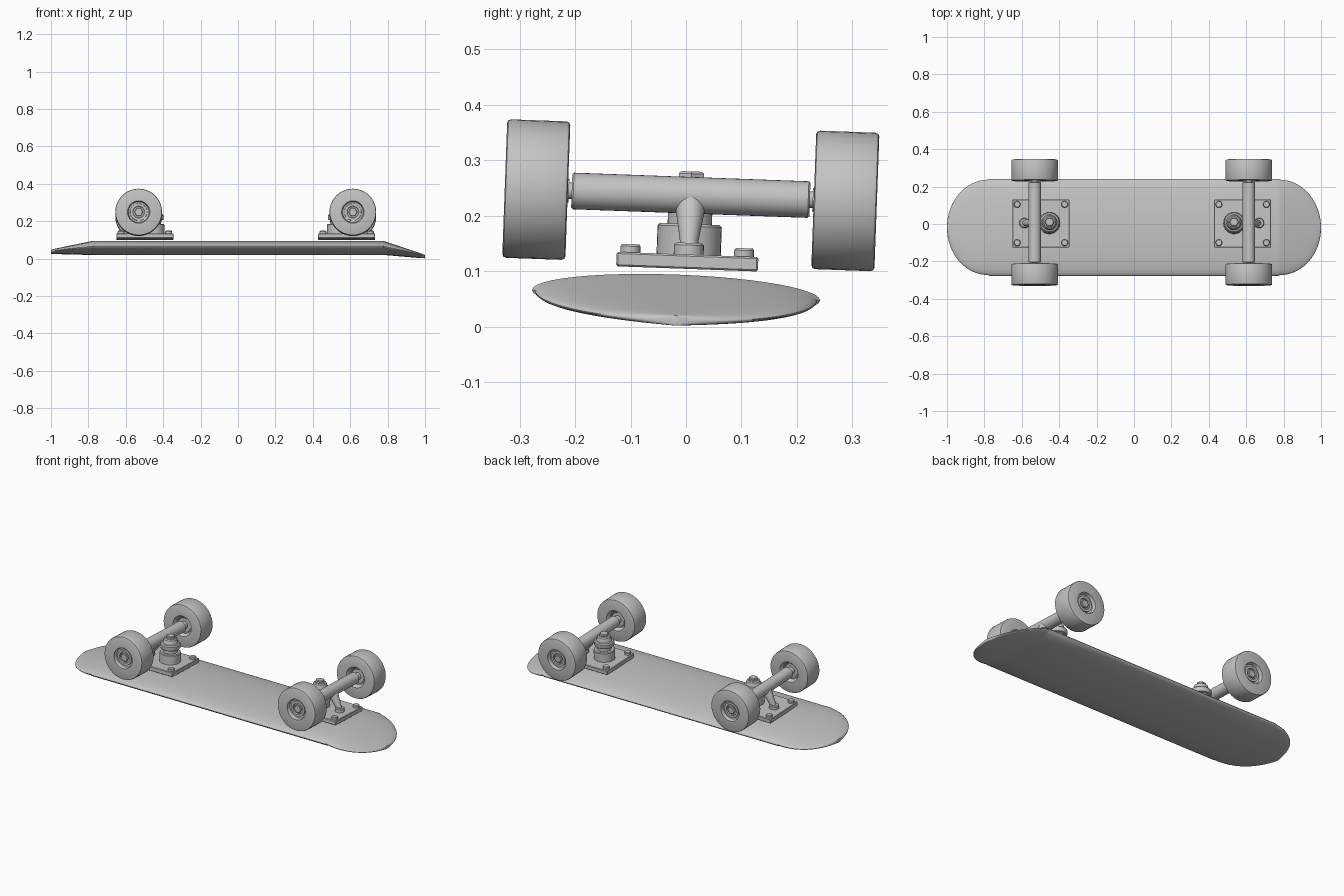
import bpy, bmesh, math
from mathutils import Matrix, Vector

if "Cube" in bpy.data.objects:
    bpy.data.objects.remove(bpy.data.objects["Cube"])

grey = bpy.data.materials.new("plain_grey")
grey.diffuse_color = (0.55, 0.55, 0.55, 1)
grey.use_nodes = True
grey.node_tree.nodes["Principled BSDF"].inputs["Base Color"].default_value = grey.diffuse_color

# The whole board leans slightly about its long axis
TILT = Matrix.Rotation(math.radians(-2.1), 4, 'X')


def finish(name, bm, place=Matrix()):
    bmesh.ops.recalc_face_normals(bm, faces=bm.faces)
    bm.transform(TILT @ place)
    mesh = bpy.data.meshes.new(name)
    bm.to_mesh(mesh)
    bm.free()
    mesh.materials.append(grey)
    obj = bpy.data.objects.new(name, mesh)
    bpy.context.collection.objects.link(obj)
    bpy.ops.object.select_all(action='DESELECT')
    obj.select_set(True)
    bpy.context.view_layer.objects.active = obj
    bpy.ops.object.shade_smooth_by_angle(angle=math.radians(30))
    return obj


def loft(bm, rings):
    """Skin a list of rings with quads and cap both ends."""
    rows = [[bm.verts.new(p) for p in ring] for ring in rings]
    n = len(rows[0])
    for a, b in zip(rows, rows[1:]):
        for i in range(n):
            j = (i + 1) % n
            bm.faces.new((a[i], a[j], b[j], b[i]))
    bm.faces.new(rows[0])
    bm.faces.new(rows[-1])


def lathe(name, profile, start, axis=(0, 0, 1), sides=32):
    """Turn (radius, height) pairs about an axis beginning at start."""
    bm = bmesh.new()
    loft(bm, [[(r * math.cos(2 * math.pi * i / sides),
                r * math.sin(2 * math.pi * i / sides), h) for i in range(sides)]
              for r, h in profile])
    turn = Vector((0, 0, 1)).rotation_difference(Vector(axis)).to_matrix().to_4x4()
    return finish(name, bm, Matrix.Translation(start) @ turn)


def box(name, size, centre, bevel=0.003):
    bm = bmesh.new()
    bmesh.ops.create_cube(bm, size=1)
    bm.transform(Matrix.Diagonal((*size, 1)))
    bmesh.ops.bevel(bm, geom=bm.edges[:], offset=bevel, segments=1, affect='EDGES')
    return finish(name, bm, Matrix.Translation(centre))


# Deck: lens-shaped section, rounded in plan, with both ends bent down
def deck_ring(x, width, z, thick, n=48):
    return [(x, -0.02 + width * math.cos(2 * math.pi * i / n),
             z + thick * math.sin(2 * math.pi * i / n)) for i in range(n)]


KICK, STEPS = 0.78, 16


def deck_end(side, tip_z, tip_thick):
    rings = []
    for k in range(STEPS + 1):
        u = min(math.sin(k / STEPS * math.pi / 2), 0.9995)
        width = 0.255 * math.sqrt(1 - u * u)
        rings.append(deck_ring(side * (KICK + (1 - KICK) * u), width,
                               0.056 + (tip_z - 0.056) * u,
                               0.036 + (tip_thick - 0.036) * u))
    return rings


bm = bmesh.new()
tail = deck_end(-1, 0.036, 0.011)
nose = deck_end(1, 0.010, 0.009)
middle = [deck_ring(x, 0.26, 0.056, 0.037) for x in (-0.775, -0.4, 0, 0.4, 0.775)]
loft(bm, tail[::-1] + middle + nose)
finish("deck", bm)

# Wheel profile: tread, small rounded shoulders, stepped recess and bearing
WHEEL = [(0.018, -0.034), (0.040, -0.034), (0.044, -0.038), (0.048, -0.038),
         (0.060, -0.057), (0.118, -0.057), (0.123, -0.055), (0.125, -0.050),
         (0.125, 0.050), (0.123, 0.055), (0.118, 0.057), (0.060, 0.057),
         (0.055, 0.038), (0.046, 0.036), (0.045, 0.044), (0.032, 0.044),
         (0.030, 0.036), (0.018, 0.036)]

AXLE_Z, PLATE_TOP = 0.237, 0.130


def truck(label, cx, s):
    ax, kx, px = cx + s * 0.033, cx - s * 0.046, cx + s * 0.088

    # Mounting plate and its four bolts
    box(label + "_base_plate", (0.305, 0.256, 0.026), (cx, -0.002, 0.117))
    for bx in (-0.127, 0.127):
        for by in (-0.105, 0.100):
            lathe(label + "_plate_bolt",
                  [(0.018, 0), (0.018, 0.012), (0.015, 0.016)],
                  (cx + bx, by, PLATE_TOP - 0.001), sides=16)

    # Kingpin stack: seat, lower bushing, hanger ring, upper bushing, washer
    lathe(label + "_kingpin_seat", [(0.058, 0), (0.058, 0.052), (0.054, 0.056)],
          (kx, 0, PLATE_TOP - 0.001))
    lathe(label + "_kingpin_bushings",
          [(0.040, 0), (0.040, 0.022), (0.052, 0.024), (0.055, 0.030),
           (0.055, 0.048), (0.050, 0.054), (0.042, 0.056), (0.036, 0.078),
           (0.030, 0.083)],
          (kx, 0, 0.183))
    lathe(label + "_kingpin_nut", [(0.026, 0), (0.026, 0.014), (0.022, 0.018)],
          (kx, 0, 0.262), sides=6)

    # Arm running from the hanger down into the pivot cup
    foot, top = Vector((px, 0, 0.138)), Vector((ax, 0, AXLE_Z))
    length = (top - foot).length
    lathe(label + "_pivot_arm",
          [(0.015, 0), (0.017, 0.02), (0.027, length - 0.025),
           (0.027, length - 0.008), (0.018, length)], foot, top - foot, 24)
    lathe(label + "_pivot_cup", [(0.027, 0), (0.027, 0.018), (0.023, 0.022)],
          (px, 0, PLATE_TOP - 0.001), sides=24)

    # Hanger tube and axle rod
    lathe(label + "_hanger", [(0.030, 0), (0.033, 0.003), (0.033, 0.427), (0.030, 0.430)],
          (ax, -0.215, AXLE_Z), (0, 1, 0))
    lathe(label + "_axle", [(0.015, 0), (0.015, 0.644)], (ax, -0.322, AXLE_Z), (0, 1, 0), 20)

    # Wheels with their spacers and nuts
    for d in (-1, 1):
        lathe(label + "_wheel", WHEEL + WHEEL[:1],
              (ax, d * 0.279, AXLE_Z), (0, d, 0), 40)
        lathe(label + "_axle_spacer", [(0.021, 0), (0.021, 0.028)],
              (ax, d * 0.220, AXLE_Z), (0, d, 0), 20)
        lathe(label + "_axle_nut", [(0.024, 0), (0.024, 0.012), (0.021, 0.014)],
              (ax, d * 0.312, AXLE_Z), (0, d, 0), 6)


truck("rear_truck", -0.498, -1)
truck("front_truck", 0.581, 1)
